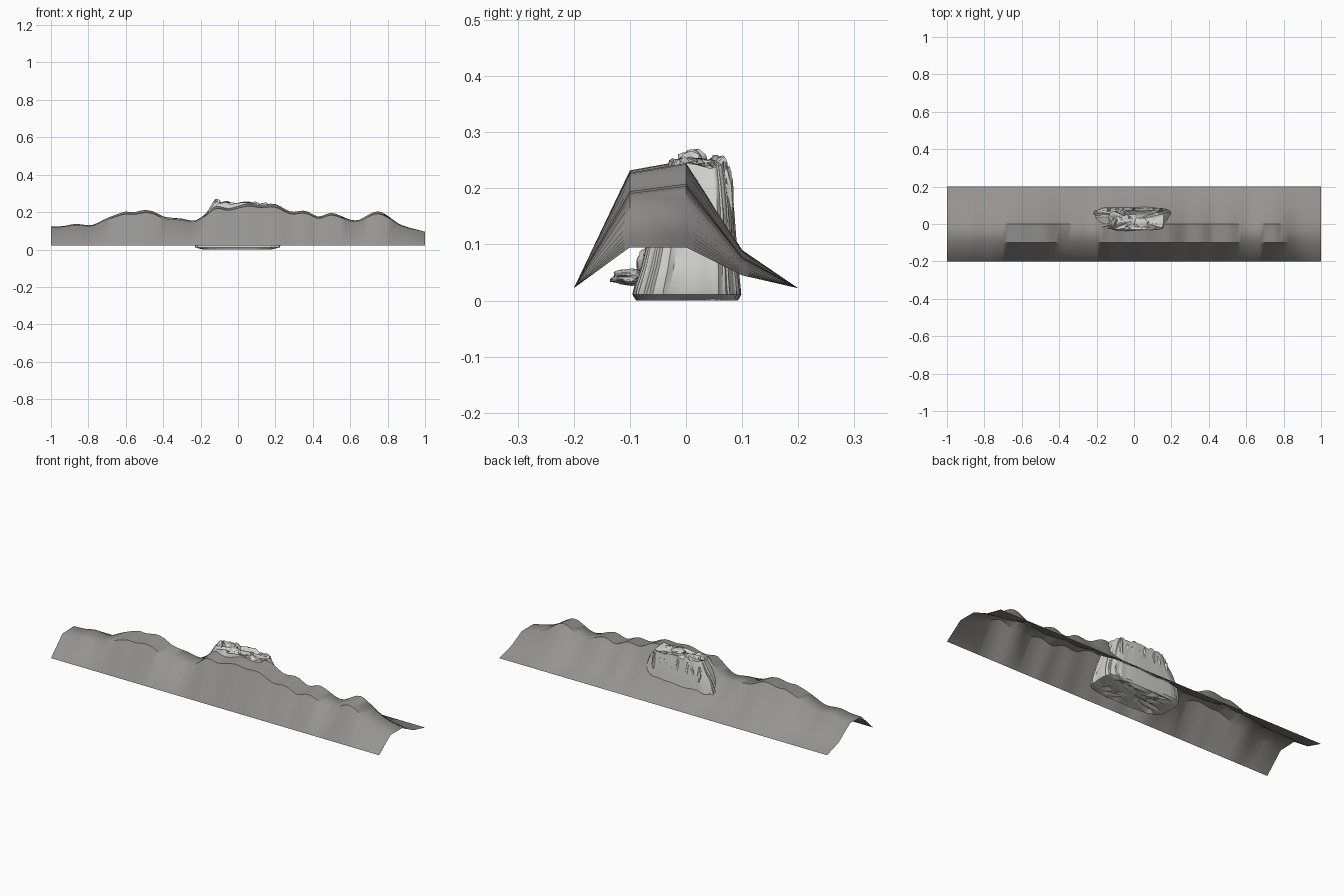
import bpy, bmesh, math, random
from mathutils import Vector, noise

if "Cube" in bpy.data.objects:
    bpy.data.objects.remove(bpy.data.objects["Cube"])

random.seed(4)

def material(name, colour):
    m = bpy.data.materials.new(name)
    m.diffuse_color = (*colour, 1)
    m.use_nodes = True
    m.node_tree.nodes["Principled BSDF"].inputs["Base Color"].default_value = m.diffuse_color
    return m

DARK = material("dark_stone", (.3, .295, .28))
PALE = material("pale_stone", (.62, .62, .59))

def finish(name, bm, angle, mat):
    bmesh.ops.recalc_face_normals(bm, faces=bm.faces)
    me = bpy.data.meshes.new(name)
    bm.to_mesh(me)
    bm.free()
    me.materials.append(mat)
    ob = bpy.data.objects.new(name, me)
    bpy.context.collection.objects.link(ob)
    for p in me.polygons:
        p.use_smooth = True
    me.set_sharp_from_angle(angle=math.radians(angle))
    return ob

def bridge(bm, a, b, closed):
    n = len(a)
    for i in range(n if closed else n - 1):
        j = (i + 1) % n
        bm.faces.new((a[i], a[j], b[j], b[i]))

def crest(x, keys):
    # smooth interpolation through the skyline points
    for i in range(len(keys) - 1):
        (x0, z0), (x1, z1) = keys[i], keys[i + 1]
        if x <= x1 + 1e-6:
            def slope(k):
                a, b = keys[max(k - 1, 0)], keys[min(k + 1, len(keys) - 1)]
                return (b[1] - a[1]) / (b[0] - a[0])
            h = x1 - x0
            t = (x - x0) / h
            return ((2*t**3 - 3*t*t + 1) * z0 + (t**3 - 2*t*t + t) * h * slope(i)
                    + (3*t*t - 2*t**3) * z1 + (t**3 - t*t) * h * slope(i + 1))
    return keys[-1][1]

# Ridge: open sheet with five lengthwise rows following the skyline
skyline = [(-1, .122), (-.93, .126), (-.87, .137), (-.78, .131), (-.7, .168),
           (-.6, .203), (-.56, .199), (-.5, .211), (-.45, .203), (-.4, .177),
           (-.3, .165), (-.23, .155), (-.18, .185), (-.12, .235), (-.05, .225),
           (.05, .25), (.12, .241), (.2, .243), (.28, .203), (.36, .207),
           (.43, .176), (.5, .196), (.63, .155), (.75, .204), (.87, .133), (1, .095)]
bm = bmesh.new()
columns = []
for i in range(81):
    x = -1 + i / 40
    h = crest(x, skyline)
    k = (h - .095) / .155
    prof = [(-.2, .022), (-.1, .095 + .137 * k), (0, h), (.1, .045 + .045 * k), (.2, .022)]
    columns.append([bm.verts.new((x, y, z)) for y, z in prof])
for a, b in zip(columns, columns[1:]):
    bridge(bm, a, b, False)
finish("ridge", bm, 50, DARK)

# Rock: lofted rings (z, left x, right x, front y, back y), fluted sides
levels = [(0, -.19, .18, -.09, .094), (.011, -.232, .228, -.097, .1),
          (.024, -.236, .236, -.095, .1), (.06, -.235, .232, -.083, .096),
          (.1, -.228, .222, -.073, .092), (.16, -.2, .205, -.057, .087),
          (.21, -.165, .185, -.042, .08), (.246, -.14, .165, -.032, .074)]
N = 96

def ring(level, rough):
    z, l, r, f, b = level
    verts = []
    for i in range(N):
        a = 2 * math.pi * i / N
        c, s = math.cos(a), math.sin(a)
        u = math.copysign(abs(c) ** .4, c)
        v = math.copysign(abs(s) ** .4, s)
        k = 1 - rough * (.5 + .5 * noise.noise(Vector((c * 9, s * 9, z * 4))))
        verts.append(((l + r) / 2 + (r - l) / 2 * u * k,
                      (f + b) / 2 + (b - f) / 2 * v * k, z))
    return verts

bm = bmesh.new()
loops = []
for n, lv in enumerate(levels):
    pts = ring(lv, .08 if n > 1 else .04)
    if n == len(levels) - 1:
        # ragged upper rim
        pts = [(x, y, z + .018 * noise.noise(Vector((x * 40, y * 25, 3)))) for x, y, z in pts]
    loops.append([bm.verts.new(p) for p in pts])
for a, b in zip(loops, loops[1:]):
    bridge(bm, a, b, True)

def cap(loop, steps, centre, bump):
    prev = loop
    base = [v.co.copy() for v in loop]
    for s in steps:
        new = []
        for p in base:
            q = centre.lerp(p, s)
            q.z += bump(q)
            new.append(bm.verts.new(q))
        bridge(bm, prev, new, True)
        prev = new
    bm.faces.new(prev)

# jagged summit and crumbled underside
cap(loops[-1], (.9, .75, .6, .4, .2), Vector((.01, .02, .238)),
    lambda q: .022 * noise.noise(Vector((q.x * 28, q.y * 30, 7))))
cap(loops[0], (.85, .7, .5, .3, .12), Vector((0, 0, 0)),
    lambda q: .03 * abs(noise.noise(Vector((q.x * 25, q.y * 30, 1)))))
finish("rock", bm, 35, PALE)

# Crags: small broken boulders
def boulder(name, loc, size, seed):
    bm = bmesh.new()
    bmesh.ops.create_icosphere(bm, subdivisions=3, radius=1)
    for v in bm.verts:
        d = 1 + .45 * noise.noise(v.co * 1.8 + Vector((seed, 0, 0)))
        v.co = Vector([loc[i] + v.co[i] * size[i] * d for i in range(3)])
    finish(name, bm, 35, PALE)

boulder("front_crag", (.06, -.097, .042), (.08, .034, .013), 3)
boulder("front_pillar", (.06, -.072, .065), (.05, .014, .027), 8)
boulder("summit_left", (-.112, .01, .248), (.02, .026, .021), 5)
boulder("summit_mid", (-.05, .03, .24), (.03, .026, .012), 12)
boulder("summit_right", (.04, .005, .244), (.04, .024, .012), 17)

# Spurs: slim ribs running down the rock's rear face
for i in range(8):
    x = -.13 + i * .04
    boulder(f"rear_rib_{i + 1}", (x + random.uniform(-.01, .01), .071, .17),
            (.012, .012, random.uniform(.05, .07)), i * 2.3)
